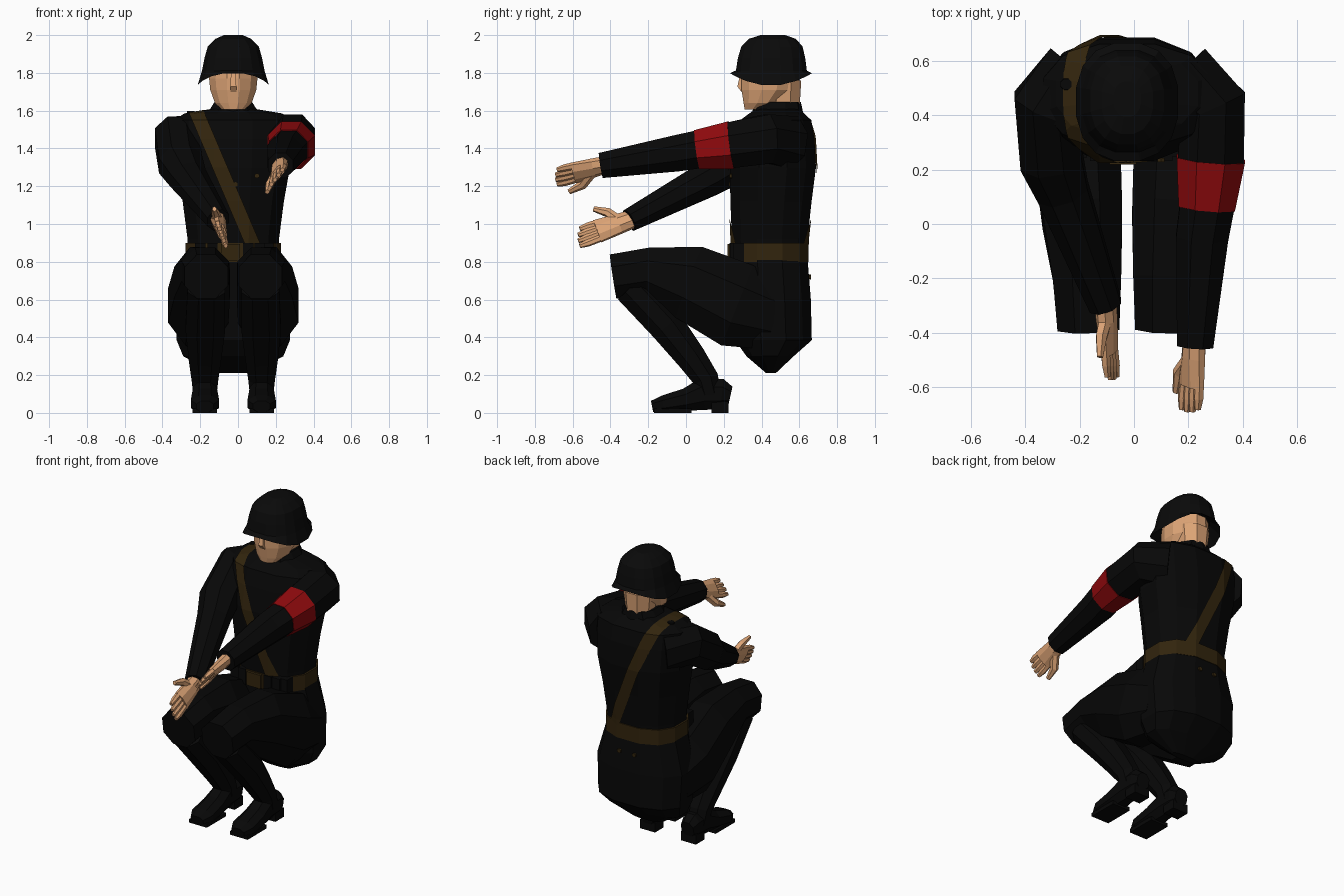
import bpy, bmesh, math
from mathutils import Vector as V

if "Cube" in bpy.data.objects:
    bpy.data.objects.remove(bpy.data.objects["Cube"])

CX = -0.025  # body centre line


def mat(name, c):
    m = bpy.data.materials.new(name)
    m.diffuse_color = (*c, 1)
    m.use_nodes = True
    m.node_tree.nodes["Principled BSDF"].inputs["Base Color"].default_value = m.diffuse_color
    return m


CLOTH = mat("black_cloth", (0.0022, 0.0022, 0.0022))
STEEL = mat("black_steel", (0.0030, 0.0030, 0.0030))
SKIN = mat("skin", (0.72, 0.37, 0.18))
BROWN = mat("brown_leather", (0.032, 0.018, 0.004))
RED = mat("red_cloth", (0.28, 0.003, 0.004))


def add(name, bm, m):
    bmesh.ops.recalc_face_normals(bm, faces=bm.faces)
    me = bpy.data.meshes.new(name)
    bm.to_mesh(me)
    bm.free()
    me.materials.append(m)
    ob = bpy.data.objects.new(name, me)
    bpy.context.collection.objects.link(ob)
    return ob


def tube_bm(pts, n=8, side=(1, 0, 0), p=1.0, grow=0.0, straight=False):
    """Loft through (x, y, z, r_side, r_other) points; straight keeps rings level."""
    bm = bmesh.new()
    pos = [V(q[:3]) for q in pts]
    rings = []
    for i, q in enumerate(pts):
        a = (pos[i] - pos[i - 1]).normalized() if i else V()
        b = (pos[i + 1] - pos[i]).normalized() if i < len(pts) - 1 else V()
        t = V((0, 0, 1)) if straight else (a + b).normalized()
        s = V(side)
        s = (s - t * s.dot(t)).normalized()
        o = t.cross(s)
        ra, rb = q[3] + grow, q[-1] + grow
        ring = []
        for k in range(n):
            w = 2 * math.pi * (k + 0.5) / n
            c, d = (math.copysign(min(1, abs(f(w)) / math.cos(math.pi / n)) ** p, f(w))
                    for f in (math.cos, math.sin))
            ring.append(bm.verts.new(pos[i] + s * c * ra + o * d * rb))
        rings.append(ring)
    for r0, r1 in zip(rings, rings[1:]):
        for k in range(n):
            bm.faces.new((r0[k], r0[(k + 1) % n], r1[(k + 1) % n], r1[k]))
    bm.faces.new(rings[0])
    bm.faces.new(rings[-1])
    return bm


def tube(name, pts, m, **kw):
    return add(name, tube_bm(pts, **kw), m)


def stack(rows):
    """Level rings on the centre line from (y, z, rx, ry)."""
    return [(CX, y, z, a, b) for y, z, a, b in rows]


def box(name, c, size, m):
    bm = bmesh.new()
    bmesh.ops.create_cube(bm, size=1)
    for v in bm.verts:
        v.co = V(c) + V(a * b for a, b in zip(v.co, size))
    return add(name, bm, m)


# Jacket and coat skirt
torso = stack([(.443, .80, .24, .195), (.443, .92, .242, .20), (.45, 1.12, .268, .215),
               (.46, 1.30, .30, .228), (.468, 1.45, .31, .212), (.475, 1.55, .31, .188),
               (.48, 1.585, .26, .145), (.485, 1.61, .11, .115)])
kw = dict(n=12, p=.85, straight=True)
tube("jacket", torso, CLOTH, **kw)
tube("coat_skirt", stack([(.45, .21, .10, .025), (.445, .30, .265, .125), (.463, .385, .30, .203),
                          (.455, .60, .31, .206), (.443, .82, .25, .20)]), CLOTH, **kw)
tube("collar", stack([(.48, 1.55, .16, .145), (.485, 1.60, .128, .133), (.488, 1.645, .10, .12)]),
     CLOTH, n=10, straight=True)

# Shoulder strap: slanted slice of a slightly larger jacket
bm = tube_bm(torso, grow=.008, **kw)
along = V((.29, 0, -.68)).normalized()
across = V((-along.z, 0, along.x))
mid = V((-.215, 0, 1.58))
for co, no in ((mid + across * .038, across), (mid - across * .038, -across),
               (V((0, 0, .88)), V((0, 0, -1)))):
    bmesh.ops.bisect_plane(bm, geom=bm.verts[:] + bm.edges[:] + bm.faces[:],
                           plane_co=co, plane_no=no, clear_outer=True)
add("shoulder_strap", bm, BROWN)

# Belt, buckle, pouches and buttons
tube("belt", stack([(.443, .80, .253, .206), (.443, .90, .253, .206)]), BROWN, **kw)
box("buckle", (-.04, .235, .85), (.10, .03, .09), BROWN)
for x, y in ((-.20, .275), (-.135, .262), (.055, .26), (.115, .262), (.16, .278)):
    box("belt_pouch", (x, y, .85), (.055, .06, .10), CLOTH)
for x, y, z in ((-.015, .233, 1.21), (.10, .235, 1.255), (-.08, .655, .72), (.03, .655, .72)):
    tube("button", [(x, y - .006, z, .013), (x, y + .008, z, .013)], BROWN, n=6)
tube("strap_stud", [(-.25, .515, 1.57, .022), (-.25, .515, 1.598, .02)], CLOTH)

# Head, neck and nose
tube("neck", stack([(.505, 1.55, .085, .085), (.515, 1.64, .085, .088), (.52, 1.76, .10, .09)]),
     SKIN, straight=True)
tube("head", stack([(.365, 1.605, .06, .054), (.405, 1.64, .097, .10), (.44, 1.71, .122, .146),
                    (.448, 1.77, .128, .155), (.45, 1.84, .12, .15)]), SKIN, n=12, straight=True)
tube("nose", [(CX, .305, 1.70, .016, .012), (CX, .292, 1.728, .016, .02), (CX, .30, 1.80, .012, .012)],
     SKIN, n=4, straight=True)

# Helmet with a rim that rises at front and back
helmet = tube("helmet", stack([(.45, 1.83, .13, .15), (.45, 1.733, .188, .217), (.452, 1.81, .166, .188),
                               (.453, 1.88, .152, .178), (.455, 1.94, .135, .162), (.457, 1.98, .095, .125),
                               (.46, 2.0, .05, .065)]), STEEL, n=16, p=.85, straight=True)
for v in helmet.data.vertices:
    if v.co.z < 1.75:
        v.co.z += .065 * ((v.co.y - .45) / .217) ** 2

# Sleeves and armband
tube("right_sleeve", [(-.21, .54, 1.43, .14), (-.325, .43, 1.445, .124), (-.305, .24, 1.32, .115),
                      (-.262, .12, 1.24, .095), (-.105, -.30, 1.02, .06)], CLOTH)
tube("left_sleeve", [(.17, .53, 1.435, .142), (.29, .43, 1.45, .13), (.283, .24, 1.418, .122),
                     (.268, .06, 1.394, .10), (.251, -.05, 1.374, .096), (.225, -.45, 1.31, .067)], CLOTH)
tube("armband", [(.283, .24, 1.418, .126), (.268, .06, 1.394, .104)], RED)


# Hands: flat palm, four fingers and a thumb
def hand(name, wrist, tip, wide, thumb):
    wrist, tip, w, thumb = V(wrist), V(tip), V(wide).normalized(), V(thumb)
    d = tip - wrist
    tube(name + "_palm", [(*(wrist - d * .1), .045, .038), (*(wrist + d * .2), .053, .034),
                          (*(wrist + d * .62), .063, .024)], SKIN, side=w)
    for i in range(4):
        o = (i - 1.5) * .029
        end = tip + w * o * 1.1 - d * (.03 * abs(i - 1.5))
        a, b = wrist + d * .54 + w * o, wrist + d * .8 + w * o * 1.1
        tube(name + "_finger", [(*a, .018), (*b, .017), (*end, .011)], SKIN, n=6, side=w)
    a = wrist + d * .15
    m = (a + thumb) / 2 + (thumb - a).project(w) * .25
    tube(name + "_thumb", [(*a, .026), (*m, .022), (*thumb, .012)], SKIN, n=6, side=w)


hand("right_hand", (-.105, -.30, 1.02), (-.08, -.575, .925), (-.35, 0, .94), (-.125, -.49, 1.08))
hand("left_hand", (.222, -.44, 1.31), (.205, -.695, 1.245), (.6, 0, .8), (.155, -.62, 1.17))

# Legs and boots, one per side
for s, nm in ((-1, "right"), (1, "left")):
    def X(d):
        return CX + s * d
    tube(nm + "_thigh", [(X(.165), .46, .51, .14, .18), (X(.185), .27, .57, .16, .228),
                         (X(.165), .02, .69, .147, .20), (X(.148), -.20, .75, .126, .125),
                         (X(.143), -.385, .722, .114, .118)], CLOTH, p=.95)
    tube(nm + "_shin", [(X(.143), -.29, .665, .10, .095), (X(.148), -.10, .46, .105, .093),
                        (X(.15), .03, .29, .085, .078), (X(.15), .105, .18, .07, .068),
                        (X(.15), .13, .08, .06, .06)], CLOTH)
    tube(nm + "_boot", [(X(.15), -.18, .034, .045, .03), (X(.15), -.12, .046, .075, .046),
                        (X(.15), 0, .07, .07, .06), (X(.15), .09, .10, .062, .085),
                        (X(.15), .19, .10, .06, .08), (X(.15), .235, .09, .045, .05)], CLOTH, p=.9)
    box(nm + "_sole", (X(.15), -.07, .012), (.13, .20, .024), CLOTH)
    box(nm + "_heel", (X(.15), .18, .03), (.11, .09, .06), CLOTH)
